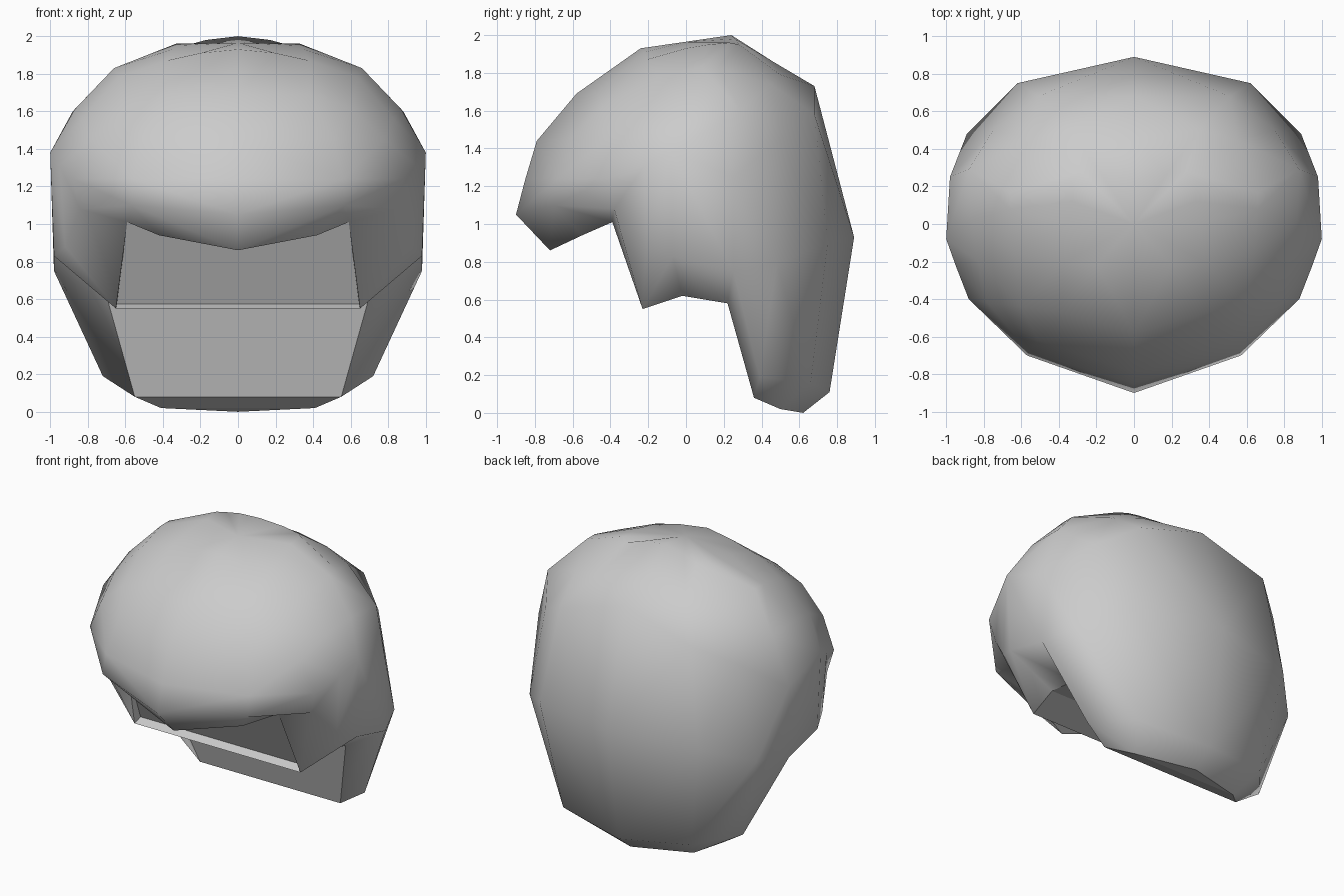
import bpy
import bmesh
from mathutils import Vector

default_cube = bpy.data.objects.get("Cube")
if default_cube:
    bpy.data.objects.remove(default_cube, do_unlink=True)

# One flat colour for the whole piece
grey = bpy.data.materials.new("plain grey")
grey.use_nodes = True
colour = (0.6, 0.6, 0.6, 1)
grey.diffuse_color = colour
grey.node_tree.nodes["Principled BSDF"].inputs["Base Color"].default_value = colour

# Lock paths from crown to hem, ordered from the front centre round to the back
locks = [
    [(0, -.24, 1.93), (0, -.58, 1.69), (0, -.79, 1.44), (0, -.85, 1.24), (0, -.9, 1.05)],
    [(.2, -.22, 1.91), (.38, -.47, 1.69), (.51, -.62, 1.45), (.56, -.68, 1.24), (.57, -.7, 1.1)],
    [(.38, -.21, 1.87), (.6, -.44, 1.62), (.78, -.42, 1.45), (.88, -.4, 1.24), (.84, -.38, 1.08)],
    [(.35, 0, 1.93), (.64, -.15, 1.78), (.83, -.2, 1.56), (.95, -.22, 1.31), (.92, -.21, .88)],
    [(.33, .12, 1.95), (.66, .08, 1.83), (.87, .02, 1.61), (1, -.08, 1.38), (.98, -.07, .83)],
    [(.33, .23, 1.96), (.66, .17, 1.83), (.88, .29, 1.6), (.98, .25, 1.25), (.98, .25, .75)],
    [(.28, .28, 1.95), (.55, .45, 1.74), (.75, .5, 1.45), (.89, .48, .79), (.72, .39, .19)],
    [(.17, .26, 1.98), (.35, .5, 1.79), (.51, .68, 1.58), (.62, .75, .9), (.5, .66, .16)],
    [(0, .24, 2), (0, .46, 1.86), (0, .68, 1.73), (0, .89, .93), (0, .76, .11)],
]

# Hem: fringe, hairline corner, sideburn tip, ear, nape
hem = [(0, -.72, .86), (.42, -.55, .94), (.59, -.39, 1.01),
       (.65, -.23, .55), (.67, -.02, .62), (.69, .22, .58),
       (.55, .36, .08), (.41, .5, .02), (0, .62, 0)]
ledge_corner = (.645, -.17, .575)
head_centre = Vector((0, .1, 1))

bm = bmesh.new()


def add_face(corners, smooth):
    """Make a face, ignoring corners that coincide."""
    unique = list(dict.fromkeys(corners))
    if len(unique) > 2:
        bm.faces.new(unique).smooth = smooth


def add_bulging_quad(a, b, c, d):
    """Split a shell quad along the diagonal that lies further out."""
    across = ((a.co + c.co) / 2 - head_centre).length
    other = ((b.co + d.co) / 2 - head_centre).length
    if across > other:
        pieces = [(a, b, c), (a, c, d)]
    else:
        pieces = [(a, b, d), (b, c, d)]
    for piece in pieces:
        add_face(piece, True)


def centre_vert(vert):
    """Point on the middle plane level with the given vertex."""
    if vert.co.x == 0:
        return vert
    return bm.verts.new((0, vert.co.y, vert.co.z))


# Outer shell of the left half
crown = bm.verts.new((0, 0, 1.965))
columns = [[bm.verts.new(point) for point in lock + [end]]
           for lock, end in zip(locks, hem)]
for near, far in zip(columns, columns[1:]):
    add_face([crown, near[0], far[0]], True)
    for row in range(len(near) - 1):
        add_bulging_quad(near[row], near[row + 1], far[row + 1], far[row])

# Flat inner walls: fringe underside, brow, narrow ledge, floor and neck
path = [column[-1] for column in columns]
corner, tip = path[2], path[3]
ledge = bm.verts.new(ledge_corner)
path.insert(3, ledge)
middle = [centre_vert(vert) for vert in path]
for i in range(len(path) - 1):
    add_face([path[i], path[i + 1], middle[i + 1], middle[i]], False)
add_face([corner, tip, ledge], False)

# Right half
everything = bm.verts[:] + bm.edges[:] + bm.faces[:]
bmesh.ops.mirror(bm, geom=everything, axis='X', merge_dist=0.001)
bmesh.ops.remove_doubles(bm, verts=bm.verts[:], dist=0.001)
bmesh.ops.recalc_face_normals(bm, faces=bm.faces[:])

mesh = bpy.data.meshes.new("hair_cap")
bm.to_mesh(mesh)
bm.free()
mesh.materials.append(grey)
hair = bpy.data.objects.new("hair_cap", mesh)
bpy.context.collection.objects.link(hair)
